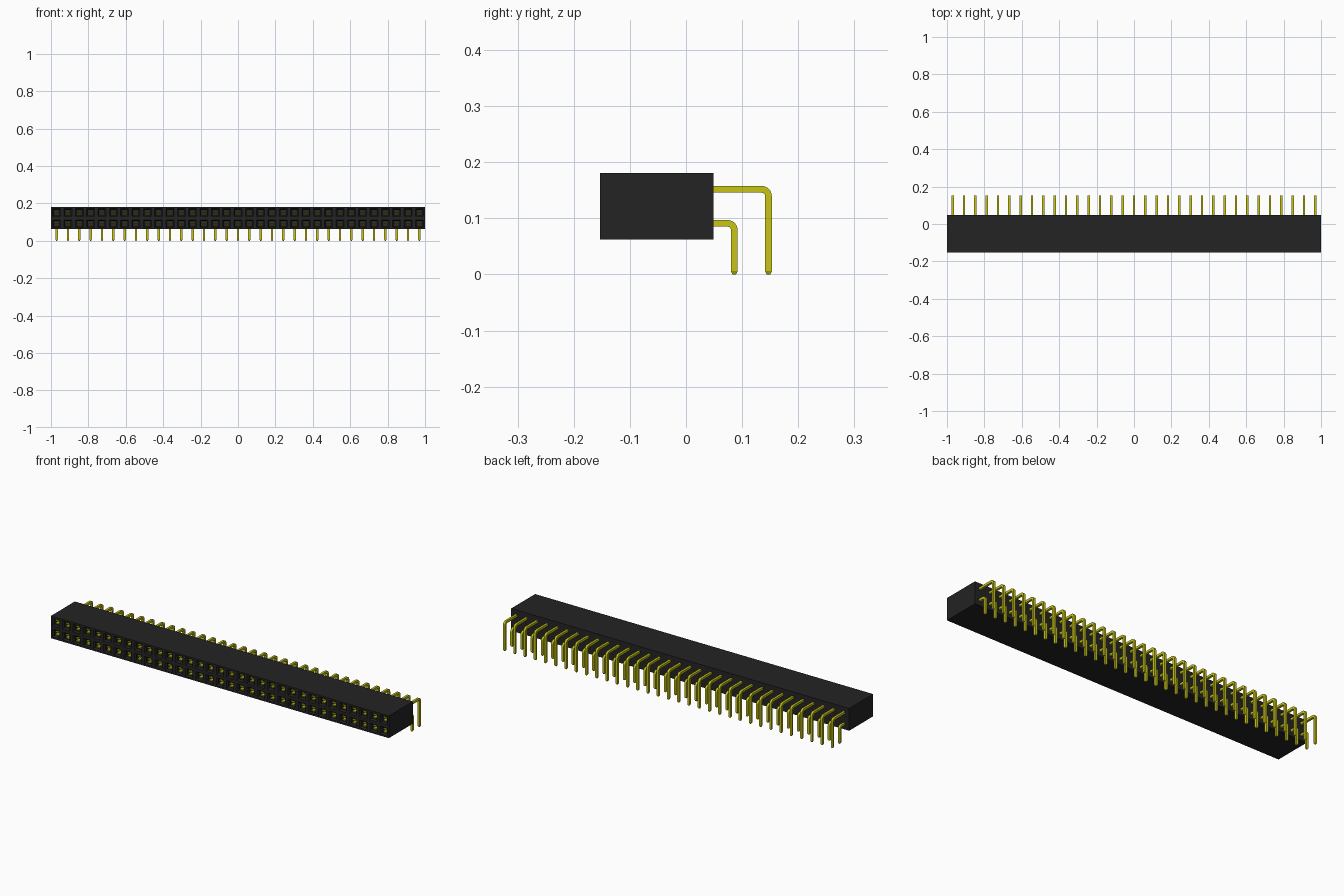
import bpy, bmesh, math
from mathutils import Vector

COUNT = 33
PITCH = 2 / COUNT
FRONT, BACK = -0.153, 0.049
BOTTOM, TOP = 0.062, 0.181
MID = (BOTTOM + TOP) / 2
HALF = 0.006          # half the pin thickness
ROWS = {"lower": (MID - PITCH / 2, 0.086), "upper": (MID + PITCH / 2, 0.147)}

cube = bpy.data.objects.get("Cube")
if cube:
    bpy.data.objects.remove(cube, do_unlink=True)


def material(name, colour):
    mat = bpy.data.materials.new(name)
    mat.use_nodes = True
    mat.diffuse_color = (*colour, 1)
    bsdf = mat.node_tree.nodes["Principled BSDF"]
    bsdf.inputs["Base Color"].default_value = (*colour, 1)
    return mat


black = material("black plastic", (0.017, 0.017, 0.017))
gold = material("yellow metal", (0.57, 0.55, 0.008))


def finish(name, bm, mat):
    bmesh.ops.recalc_face_normals(bm, faces=bm.faces)
    mesh = bpy.data.meshes.new(name)
    bm.to_mesh(mesh)
    bm.free()
    mesh.materials.append(mat)
    obj = bpy.data.objects.new(name, mesh)
    bpy.context.collection.objects.link(obj)
    return obj


def repeat(obj):
    mod = obj.modifiers.new("row", "ARRAY")
    mod.count = COUNT
    mod.use_relative_offset = False
    mod.use_constant_offset = True
    mod.constant_offset_displace = (PITCH, 0, 0)


def housing():
    bm = bmesh.new()
    # Front wall as a grid with one cell per socket
    bmesh.ops.create_grid(bm, x_segments=COUNT, y_segments=2, size=1)
    for v in bm.verts:
        v.co = Vector((v.co.x, FRONT, MID + v.co.y * (TOP - BOTTOM) / 2))
    cells = bm.faces[:]
    # Side walls and back
    rim = [e for e in bm.edges if e.is_boundary]
    ext = bmesh.ops.extrude_edge_only(bm, edges=rim)["geom"]
    for v in ext:
        if isinstance(v, bmesh.types.BMVert):
            v.co.y = BACK
    bmesh.ops.contextual_create(bm, geom=[e for e in ext if isinstance(e, bmesh.types.BMEdge)])
    # Funnel mouths, then straight square holes
    bmesh.ops.inset_individual(bm, faces=cells, thickness=0.013)
    for shrink, depth in ((0.7, 0.008), (1, 0.06)):
        for cell in cells:
            new = bmesh.ops.extrude_discrete_faces(bm, faces=[cell])["faces"][0]
            centre = new.calc_center_median()
            for v in new.verts:
                v.co = centre + (v.co - centre) * shrink + Vector((0, depth, 0))
            cells[cells.index(cell)] = new
    return finish("housing", bm, black)


def pin(name, z, y):
    radius = 0.012
    # Each station: position, sideways normal in the yz plane, size
    stations = [(Vector((0, BACK - 0.004, z)), Vector((0, 0, 1)), 1)]
    for i in range(7):
        a = math.radians(90 - 15 * i)
        n = Vector((0, math.cos(a), math.sin(a)))
        stations.append((Vector((0, y - radius, z - radius)) + n * radius, n, 1))
    for height, size in ((0.006, 1), (0, 0.5)):
        stations.append((Vector((0, y, height)), Vector((0, 1, 0)), size))
    bm = bmesh.new()
    rings = []
    for centre, n, size in stations:
        side = Vector((1, 0, 0))
        rings.append([bm.verts.new(centre + (side * sx + n * sn) * HALF * size)
                      for sx, sn in ((-1, -1), (1, -1), (1, 1), (-1, 1))])
    for a, b in zip(rings, rings[1:]):
        for i in range(4):
            j = (i + 1) % 4
            bm.faces.new((a[i], a[j], b[j], b[i]))
    bm.faces.new(rings[0])
    bm.faces.new(rings[-1])
    obj = finish(name, bm, gold)
    obj.location.x = -1 + PITCH / 2
    repeat(obj)


def contacts(name, z):
    # Two spring blades, above and below the slot in each hole
    bm = bmesh.new()
    for s in (-1, 1):
        blade = bmesh.ops.create_cube(bm, size=1)["verts"]
        for v in blade:
            v.co = Vector((v.co.x * 0.018, FRONT + 0.034 + v.co.y * 0.05,
                           z + s * 0.0075 + v.co.z * 0.006))
    obj = finish(name, bm, gold)
    obj.location.x = -1 + PITCH / 2
    repeat(obj)


housing()
for row, (z, y) in ROWS.items():
    pin(row + "_pins", z, y)
    contacts(row + "_contacts", z)
